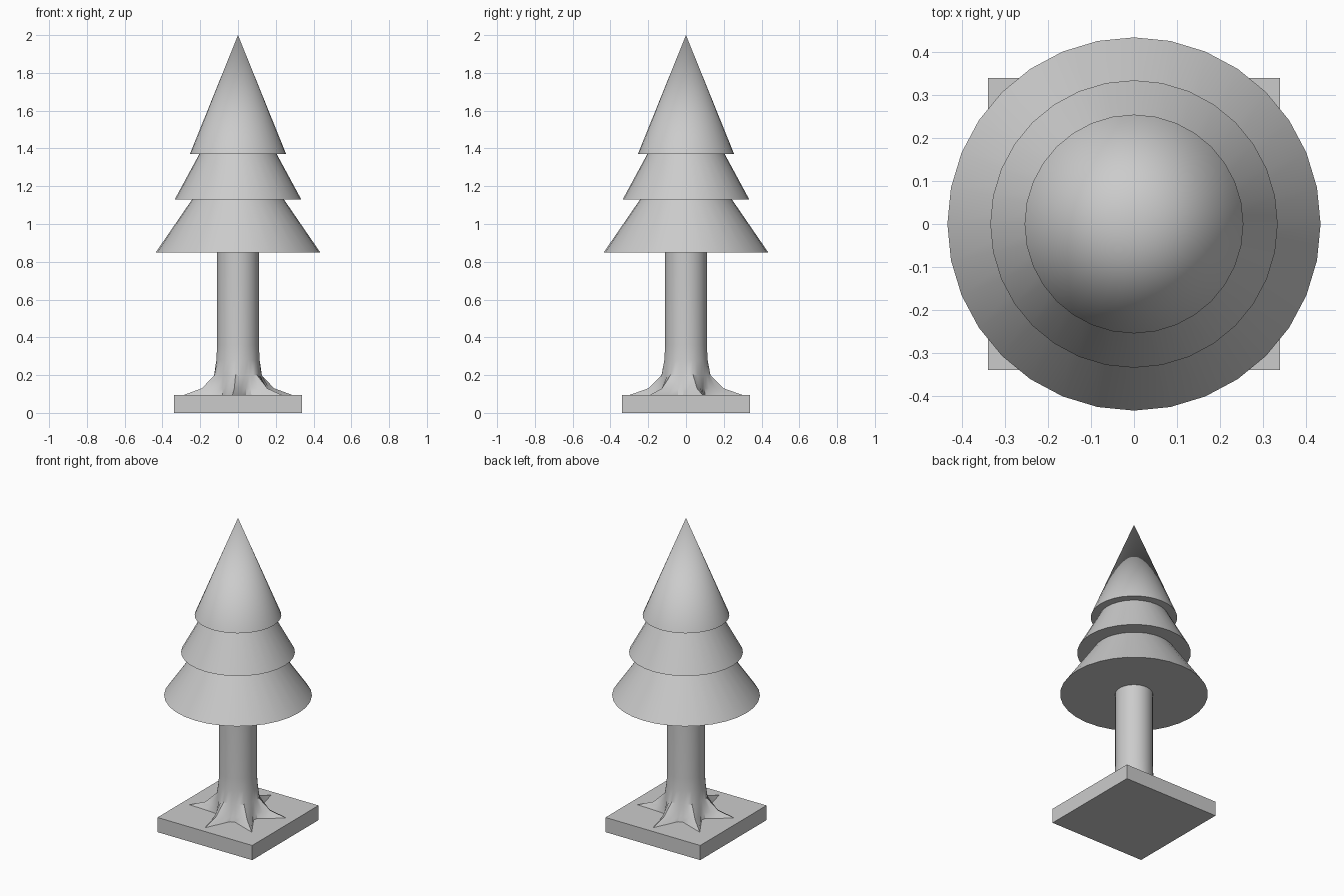
import bpy, bmesh, math

cube = bpy.data.objects.get("Cube")
if cube:
    bpy.data.objects.remove(cube, do_unlink=True)

SIDES = 32
GREY = (0.6, 0.6, 0.6, 1)
grey = bpy.data.materials.new("plain grey")
grey.use_nodes = True
grey.diffuse_color = GREY
grey.node_tree.nodes["Principled BSDF"].inputs["Base Color"].default_value = GREY


def finish(name, bm, angle=None):
    bmesh.ops.recalc_face_normals(bm, faces=bm.faces)
    mesh = bpy.data.meshes.new(name)
    bm.to_mesh(mesh)
    bm.free()
    mesh.materials.append(grey)
    obj = bpy.data.objects.new(name, mesh)
    bpy.context.collection.objects.link(obj)
    if angle:
        bpy.ops.object.select_all(action="DESELECT")
        obj.select_set(True)
        bpy.context.view_layer.objects.active = obj
        bpy.ops.object.shade_smooth_by_angle(angle=math.radians(angle))
    return obj


def loft(bm, rings, offset=0.0):
    """Rings are (z, radius function of the column); returns the vertex rings."""
    loops = []
    for z, radius in rings:
        loop = []
        for i in range(SIDES):
            a = math.tau * (i + offset) / SIDES
            r = radius(i)
            loop.append(bm.verts.new((r * math.cos(a), r * math.sin(a), z)))
        loops.append(loop)
    for low, high in zip(loops, loops[1:]):
        for i in range(SIDES):
            j = (i + 1) % SIDES
            bm.faces.new((low[i], low[j], high[j], high[i]))
    return loops


# Square base slab
bm = bmesh.new()
bmesh.ops.create_cube(bm, size=1)
bmesh.ops.scale(bm, vec=(0.68, 0.68, 0.095), verts=bm.verts)
bmesh.ops.translate(bm, vec=(0, 0, 0.0475), verts=bm.verts)
finish("base", bm)

# Trunk flaring into six pointed roots
ROOTS = (1, 7, 12, 17, 23, 28)


def root_radius(*falloff):
    def radius(i):
        gap = min(min((i - r) % SIDES, (r - i) % SIDES) for r in ROOTS)
        return falloff[min(gap, len(falloff) - 1)]
    return radius


bm = bmesh.new()
loops = loft(bm, [
    (0.095, root_radius(0.30, 0.195, 0.15, 0.13)),
    (0.13, root_radius(0.20, 0.165, 0.14, 0.128)),
    (0.20, root_radius(0.13, 0.127, 0.124)),
    (0.28, root_radius(0.115)),
    (0.36, root_radius(0.111)),
    (0.86, root_radius(0.111)),
], offset=0.5)
bm.faces.new(loops[0])
bm.faces.new(loops[-1])
finish("trunk", bm, 30)

# Three foliage tiers: bottom height, bottom radius, top height, top radius
TIERS = {
    "lower_foliage": (0.85, 0.435, 1.13, 0.243),
    "middle_foliage": (1.13, 0.335, 1.37, 0.205),
    "top_foliage": (1.37, 0.255, 2.0, 0.0),
}
for name, (z0, r0, z1, r1) in TIERS.items():
    bm = bmesh.new()
    bmesh.ops.create_cone(bm, cap_ends=True, segments=SIDES, radius1=r0,
                          radius2=r1, depth=z1 - z0)
    bmesh.ops.remove_doubles(bm, verts=bm.verts, dist=0.0001)
    bmesh.ops.translate(bm, vec=(0, 0, (z0 + z1) / 2), verts=bm.verts)
    finish(name, bm, 40)
